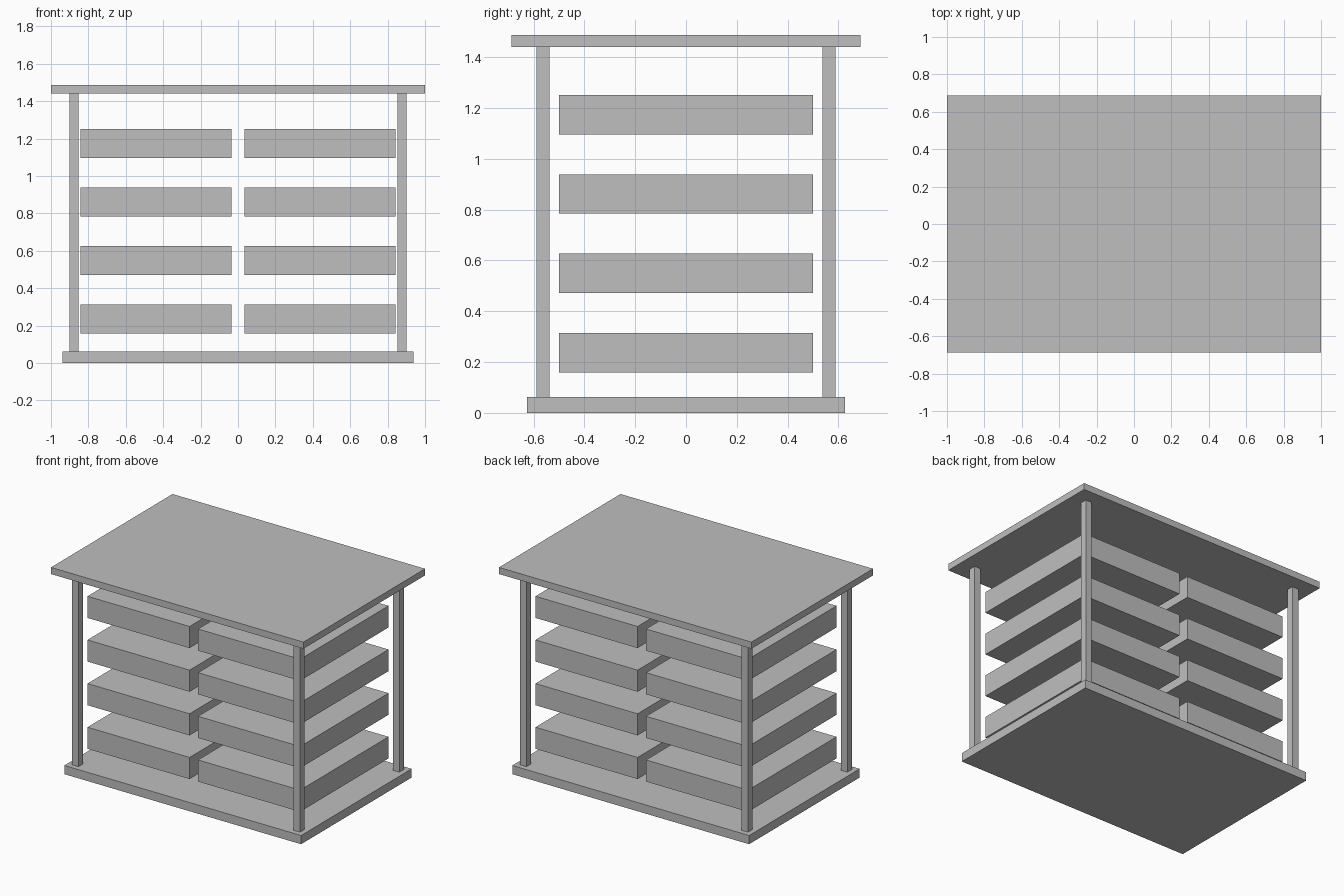
import bpy

cube = bpy.data.objects.get("Cube")
if cube:
    bpy.data.objects.remove(cube, do_unlink=True)

GREY = (0.52, 0.52, 0.52, 1.0)
grey = bpy.data.materials.new("plain_grey")
grey.use_nodes = True
grey.diffuse_color = GREY
for node in grey.node_tree.nodes:
    if node.type == 'BSDF_PRINCIPLED':
        node.inputs["Base Color"].default_value = GREY


def box(name, low, high):
    """Flat-sided box spanning two opposite corners."""
    centre = [(a + b) / 2 for a, b in zip(low, high)]
    bpy.ops.mesh.primitive_cube_add(size=1, location=centre)
    ob = bpy.context.object
    ob.name = name
    ob.scale = [b - a for a, b in zip(low, high)]
    bpy.ops.object.transform_apply(location=False, rotation=False, scale=True)
    ob.data.materials.append(grey)
    return ob


BASE_TOP, ROOF_BOTTOM, ROOF_TOP = 0.0625, 1.44, 1.4875

# Base slab and overhanging top slab
box("base", (-0.9375, -0.625, 0), (0.9375, 0.625, BASE_TOP))
box("top_slab", (-1, -0.6875, ROOF_BOTTOM), (1, 0.6875, ROOF_TOP))

# Four corner posts
POST_X, POST_Y, POST_HALF = 0.877, 0.5625, 0.025
for x_side, x in (("right", -POST_X), ("left", POST_X)):
    for y_side, y in (("front", -POST_Y), ("back", POST_Y)):
        box(f"{y_side}_{x_side}_post",
            (x - POST_HALF, y - POST_HALF, BASE_TOP),
            (x + POST_HALF, y + POST_HALF, ROOF_BOTTOM))

# Two columns of four floating drawers
INNER, OUTER, DEPTH = 0.0335, 0.842, 0.5
FIRST, PITCH, HEIGHT = 0.159, 0.3125, 0.155
for level in range(4):
    z = FIRST + PITCH * level
    for side, x0, x1 in (("right", -OUTER, -INNER), ("left", INNER, OUTER)):
        box(f"{side}_drawer_{level + 1}", (x0, -DEPTH, z), (x1, DEPTH, z + HEIGHT))
